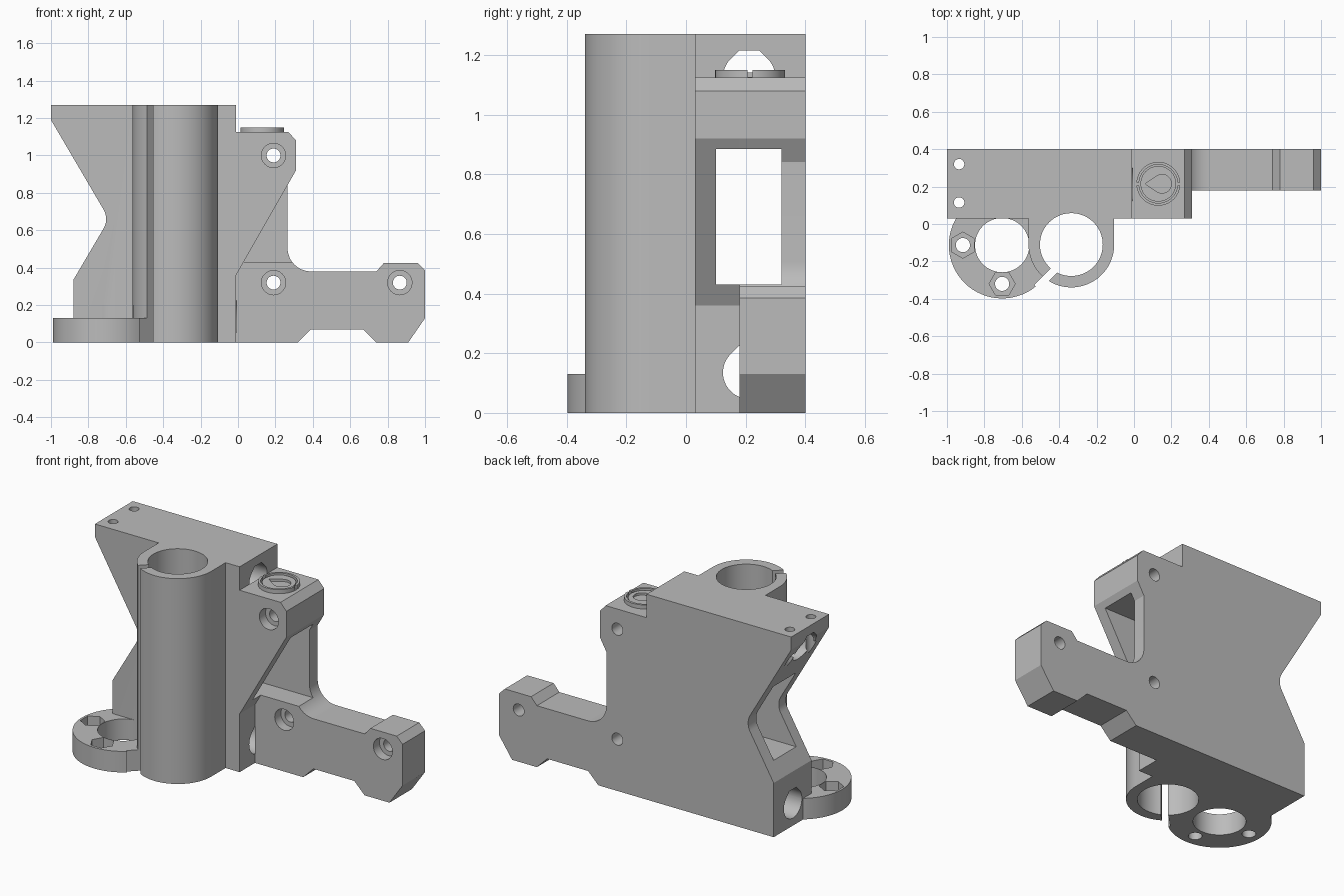
import bpy, bmesh
from math import cos, sin, radians
from mathutils import Vector

cube = bpy.data.objects.get("Cube")
if cube:
    bpy.data.objects.remove(cube, do_unlink=True)

grey = bpy.data.materials.new("plain grey")
grey.use_nodes = True
grey.diffuse_color = (0.5, 0.5, 0.5, 1)
grey.node_tree.nodes["Principled BSDF"].inputs["Base Color"].default_value = (0.5, 0.5, 0.5, 1)


def arc(cx, cy, r, start, end, steps=48):
    """Points on an arc, angles in degrees."""
    angles = [radians(start + (end - start) * i / steps) for i in range(steps + 1)]
    return [(cx + r * cos(a), cy + r * sin(a)) for a in angles]


def circle(cx, cy, r, sides=64):
    return arc(cx, cy, r, 0, 360, sides)[:-1]


def prism(name, outline, axis, low, high):
    """Extrude a 2D outline along x, y or z."""
    place = {"x": lambda u, v, t: (t, u, v),
             "y": lambda u, v, t: (u, t, v),
             "z": lambda u, v, t: (u, v, t)}[axis]
    bm = bmesh.new()
    face = bm.faces.new([bm.verts.new(place(u, v, low)) for u, v in outline])
    top = bmesh.ops.extrude_face_region(bm, geom=[face])["geom"]
    moved = [g for g in top if isinstance(g, bmesh.types.BMVert)]
    bmesh.ops.translate(bm, verts=moved, vec=Vector(place(0, 0, high - low)))
    bmesh.ops.recalc_face_normals(bm, faces=bm.faces)
    mesh = bpy.data.meshes.new(name)
    bm.to_mesh(mesh)
    bm.free()
    mesh.materials.append(grey)
    obj = bpy.data.objects.new(name, mesh)
    bpy.context.collection.objects.link(obj)
    return obj


def combine(target, tool, operation="DIFFERENCE"):
    """Apply a boolean and drop the tool."""
    mod = target.modifiers.new("combine", "BOOLEAN")
    mod.operation = operation
    mod.solver = "EXACT"
    mod.object = tool
    bpy.context.view_layer.objects.active = target
    bpy.ops.object.modifier_apply(modifier=mod.name)
    bpy.data.objects.remove(tool, do_unlink=True)


def cut(target, outline, axis, low, high):
    combine(target, prism("cutter", outline, axis, low, high))


def rect(u0, v0, u1, v1):
    return [(u0, v0), (u1, v0), (u1, v1), (u0, v1)]


def smooth(obj):
    bpy.ops.object.select_all(action="DESELECT")
    obj.select_set(True)
    bpy.context.view_layer.objects.active = obj
    bpy.ops.object.shade_smooth_by_angle(angle=radians(25))


# Main body and arm, with a rounded waist and a filleted inner corner
FRONT, BACK, TOP = 0.03, 0.40, 1.27
profile = [(-1, TOP), (-0.01, TOP), (-0.01, 1.125), (0.27, 1.125), (0.31, 1.08),
           (0.31, 0.92), (0.265, 0.841)]
profile += arc(0.39, 0.505, 0.125, 180, 270, 12)
profile += [(0.74, 0.38), (0.78, 0.425), (0.96, 0.425), (1, 0.385), (1, 0.13), (0.91, 0),
            (0.74, 0), (0.67, 0.07), (0.39, 0.07), (0.32, 0), (-0.88, 0), (-0.88, 0.335)]
profile += arc(-0.805, 0.66, 0.1, -31, 31, 10)
profile += [(-1, 1.19)]
body = prism("carriage_body", profile, "y", FRONT, BACK)

# Front recess below the diagonal brace, and the long belt slot
cut(body, [(-0.01, -0.1), (-0.01, 0.36), (0.31, 0.92), (1.1, 0.92), (1.1, -0.1)], "y", -0.1, 0.18)
cut(body, rect(0.10, 0.43, 0.32, 0.885), "x", -1.1, 1.1)

# Bearing tube and nut flange
BX, BY = -0.335, -0.11
tube = prism("bearing_tube", arc(BX, BY, 0.229, 180, 360) + [(BX + 0.229, 0.1), (BX - 0.229, 0.1)],
             "z", 0, TOP)
NX, NY = -0.705, -0.113
flange = prism("nut_flange", circle(NX, NY, 0.285), "z", 0, 0.13)
combine(body, flange, "UNION")
combine(body, tube, "UNION")
cut(body, circle(BX, BY, 0.168), "z", -0.1, 1.4)
cut(body, circle(NX, NY, 0.145), "z", -0.1, 0.2)

# Clamp slit running diagonally out of the bearing bore
along, across = Vector((0.071, 0.071)), Vector((0.014, -0.014))
mid = Vector((-0.448, -0.27))
slit = [mid + along * a + across * b for a, b in ((-1, -1), (1, -1), (1, 1), (-1, 1))]
cut(body, [tuple(p) for p in slit], "z", -0.1, 1.4)

# Screw holes with hexagonal nut traps in the flange
for x, y, turn in ((-0.915, NY, 30), (NX, -0.32, 0)):
    cut(body, circle(x, y, 0.038, 24), "z", -0.1, 0.2)
    cut(body, arc(x, y, 0.07, turn, turn + 300, 5), "z", 0.06, 0.2)

# Teardrop holes for the two guide rods
for z in (0.135, 1.125):
    drop = arc(0.212, z, 0.088, 135, 405, 36) + [(0.246, z + 0.09), (0.178, z + 0.09)]
    cut(body, drop, "x", -1.1, -0.009)

# Counterbored bolt holes from the front
for x, z, face in ((0.19, 1.0, FRONT), (0.19, 0.32, 0.18), (0.865, 0.32, 0.18)):
    cut(body, circle(x, z, 0.037, 32), "y", -0.1, 0.5)
    cut(body, circle(x, z, 0.065, 32), "y", face - 0.1, face + 0.06)

# Small vertical holes at the upper end
for y in (0.115, 0.32):
    cut(body, circle(-0.935, y, 0.028, 24), "z", 0.95, 1.4)
smooth(body)

# Tensioner dial: split ring, inner disc and teardrop recess
DX, DY = 0.13, 0.215
ring = prism("dial_ring", circle(DX, DY, 0.117), "z", 1.12, 1.15)
cut(ring, circle(DX, DY, 0.103), "z", 1.0, 1.2)
cut(ring, rect(DX - 0.2, DY - 0.008, DX + 0.2, DY + 0.008), "z", 1.126, 1.2)
disc = prism("dial_disc", circle(DX, DY, 0.095), "z", 1.12, 1.142)
cut(disc, arc(DX + 0.02, DY, 0.05, -120, 120, 24) + [(DX - 0.07, DY)], "z", 1.128, 1.2)
for part in (ring, disc):
    smooth(part)
